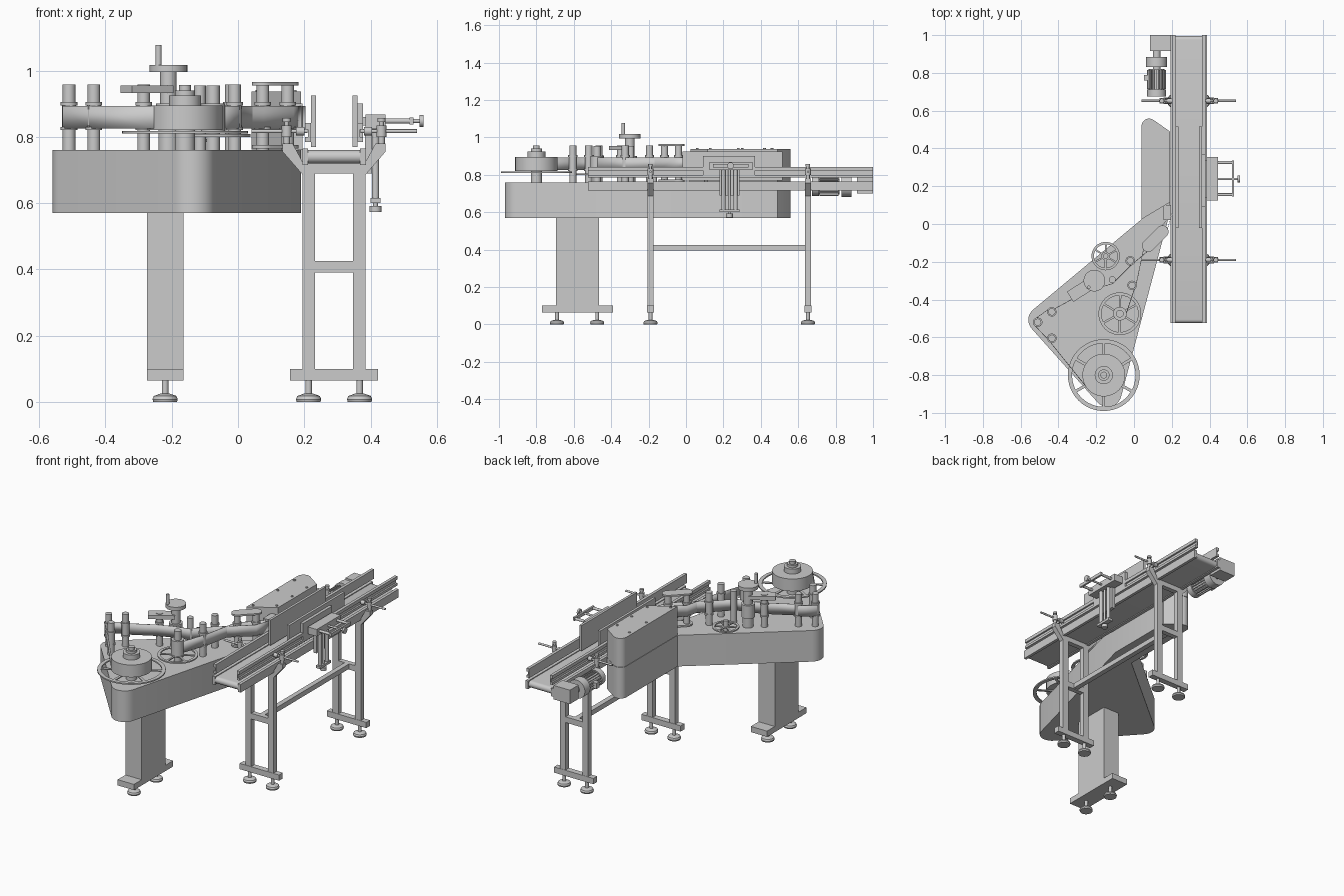
import bpy, bmesh, math
from mathutils import Vector, Matrix

if "Cube" in bpy.data.objects:
    bpy.data.objects.remove(bpy.data.objects["Cube"])

CX = 0.29  # conveyor centre line


def finish(name, bm):
    bmesh.ops.recalc_face_normals(bm, faces=bm.faces)
    me = bpy.data.meshes.new(name)
    bm.to_mesh(me)
    bm.free()
    ob = bpy.data.objects.new(name, me)
    bpy.context.collection.objects.link(ob)
    return ob


def prism(name, pts, a, b, axis='z'):
    """Extrude a 2D outline from a to b along an axis."""
    put = {'z': lambda p, t: (p[0], p[1], t), 'y': lambda p, t: (p[0], t, p[1]),
           'x': lambda p, t: (t, p[0], p[1])}[axis]
    bm = bmesh.new()
    lo = [bm.verts.new(put(p, a)) for p in pts]
    hi = [bm.verts.new(put(p, b)) for p in pts]
    bm.faces.new(lo)
    bm.faces.new(hi)
    n = len(pts)
    for i in range(n):
        bm.faces.new((lo[i], lo[(i + 1) % n], hi[(i + 1) % n], hi[i]))
    return finish(name, bm)


def box(name, x0, x1, y0, y1, z0, z1):
    return prism(name, [(x0, y0), (x1, y0), (x1, y1), (x0, y1)], z0, z1)


def cyl(name, p, q, r, n=24):
    p, q = Vector(p), Vector(q)
    d = q - p
    bm = bmesh.new()
    m = Matrix.Translation((p + q) / 2) @ d.to_track_quat('Z', 'Y').to_matrix().to_4x4()
    bmesh.ops.create_cone(bm, cap_ends=True, segments=n, radius1=r, radius2=r, depth=d.length, matrix=m)
    return finish(name, bm)


def lathe(name, x, y, prof, n=32):
    """Revolve a (radius, z) profile about the vertical through x, y."""
    bm = bmesh.new()
    vs = [bm.verts.new((r, 0, z)) for r, z in prof]
    es = [bm.edges.new((vs[i], vs[i + 1])) for i in range(len(vs) - 1)]
    bmesh.ops.spin(bm, geom=vs + es, cent=(0, 0, 0), axis=(0, 0, 1), angle=math.tau, steps=n)
    bmesh.ops.remove_doubles(bm, verts=bm.verts, dist=1e-5)
    bmesh.ops.translate(bm, verts=bm.verts, vec=(x, y, 0))
    return finish(name, bm)


def steps(name, x, y, parts, n=32):
    """Stacked discs: list of (radius, z bottom, z top)."""
    prof = [(0, parts[0][1])]
    for r, a, b in parts:
        prof += [(r, a), (r, b)]
    return lathe(name, x, y, prof + [(0, parts[-1][2])], n)


def capsule(p, q, r, n=10):
    a = math.atan2(q[1] - p[1], q[0] - p[0])
    return [(c[0] + r * math.cos(a + s + math.pi * i / n), c[1] + r * math.sin(a + s + math.pi * i / n))
            for c, s in ((q, -math.pi / 2), (p, math.pi / 2)) for i in range(n + 1)]


def rounded(corners, n=10):
    """Outline with filleted corners: list of (x, y, radius)."""
    out = []
    for i, (x, y, r) in enumerate(corners):
        p = Vector((x, y))
        if r == 0:
            out.append((x, y))
            continue
        u = (Vector(corners[i - 1][:2]) - p).normalized()
        v = (Vector(corners[(i + 1) % len(corners)][:2]) - p).normalized()
        half = u.angle(v) / 2
        c = p + (u + v).normalized() * r / math.sin(half)
        a, b = p + u * r / math.tan(half) - c, p + v * r / math.tan(half) - c
        for k in range(n + 1):
            t = k / n
            ang = a.angle(b)
            w = (a * math.sin((1 - t) * ang) + b * math.sin(t * ang)) / math.sin(ang)
            out.append(tuple(c + w))
    return out


def spoked_wheel(name, x, y, z, r, rim, hub, h=0.008, turn=0.5):
    lathe(name + "_rim", x, y, [(r - rim, z), (r, z), (r, z + h), (r - rim, z + h), (r - rim, z)], 48)
    steps(name + "_hub", x, y, [(hub, z, z + h)])
    for i in range(6):
        ob = box(name + "_spoke", hub * 0.8, r - rim * 0.5, -rim * 0.35, rim * 0.35, z + 0.001, z + h - 0.001)
        ob.data.transform(Matrix.Translation((x, y, 0)) @ Matrix.Rotation(turn + i * math.pi / 3, 4, 'Z'))


def foot(x, y):
    lathe("levelling_foot", x, y, [(0, 0), (.036, 0), (.038, .008), (.034, .018), (.014, .025),
                                   (.010, .025), (.010, .07), (0, .07)])


# Labeller cabinet and column
prism("cabinet_body", rounded([(-.59, -.5, .07), (-.103, -1.045, .073), (.19, .06, 0), (.19, .49, 0),
                               (.04, .595, .04), (.04, .025, 0)]), .57, .76)
prism("upper_cover", rounded([(.04, .025, 0), (.19, .115, 0), (.19, .49, 0), (.04, .595, .04)]), .762, .937)
for x, ys in ((.06, (.06, .3, .46)), (.17, (.13, .28, .42))):
    for y in ys:
        steps("cover_screw", x, y, [(.007, .937, .942)], 12)
box("column", -.275, -.165, -.695, -.465, .1, .57)
box("column_base", -.275, -.165, -.77, -.39, .065, .1)
for y in (-.69, -.475):
    foot(-.22, y)

# Label supply reel
spoked_wheel("reel_disc", -.16, -.8, .81, .19, .022, .05, turn=math.pi / 6)
steps("label_roll", -.16, -.8, [(.03, .76, .82), (.113, .82, .895), (.048, .895, .925), (.03, .925, .94), (.018, .94, .957)], 48)

# Rewind and drive wheels near the deck
spoked_wheel("rewind_disc", -.075, -.475, .80, .113, .016, .036)
steps("rewind_core", -.075, -.475, [(.02, .76, .81), (.036, .81, .9), (.02, .9, .955)])
spoked_wheel("drive_wheel", -.15, -.17, .785, .075, .013, .022)
steps("drive_wheel_post", -.15, -.17, [(.014, .76, .83)])

# Guide rollers
for x, y in ((-.51, -.52), (-.435, -.465), (-.435, -.605), (-.01, -.325), (-.02, -.195),
             (-.285, -.35), (.075, -.115), (.15, -.04)):
    steps("guide_roller", x, y, [(.019, .76, .82), (.025, .82, .83), (.021, .83, .895),
                                 (.025, .895, .905), (.019, .905, .958)], 24)
steps("small_roller", -.115, -.295, [(.018, .76, .955)], 24)
for z in (.955, .765):
    prism("roller_link", capsule((.075, -.115), (.15, -.04), .033), z, z + .01)

# Crank and clamp arm over the drive roller
steps("drive_roller", -.21, -.3, [(.03, .76, .82), (.038, .82, .9), (.025, .9, .995), (.057, .995, 1.017)])
cyl("crank_handle", (-.24, -.335, 1.015), (-.24, -.335, 1.077), .009)
arm = box("clamp_arm", -.075, .075, -.032, .032, .932, .955)
arm.data.transform(Matrix.Translation((-.275, -.345, 0)) @ Matrix.Rotation(math.radians(33), 4, 'Z'))

# Label web ribbon
path = [(-.252, -.865), (-.452, -.617), (-.529, -.535), (-.529, -.505), (-.45, -.447), (-.42, -.447),
        (-.285, -.373), (-.21, -.342), (-.115, -.315), (-.02, -.22), (.075, -.14), (.165, -.06), (.203, .06),
        (.135, -.03), (.06, -.095), (.015, -.31), (-.04, -.475)]
bm = bmesh.new()
lo = [bm.verts.new((x, y, .825)) for x, y in path]
hi = [bm.verts.new((x, y, .893)) for x, y in path]
for i in range(len(path) - 1):
    bm.faces.new((lo[i], lo[i + 1], hi[i + 1], hi[i]))
web = finish("label_web", bm)
web.modifiers.new("thickness", 'SOLIDIFY').thickness = .003

# Conveyor bed, belt and end rollers
prism("conveyor_belt", capsule((-.505, .74), (.975, .74), .02), .212, .368, 'x')
for s in (-1, 1):
    def m(x):  # mirror across the conveyor
        return CX + s * x
    xs = sorted((m(.078), m(.096)))
    box("conveyor_side", *xs, -.525, 1, .715, .765)
    # Grooved guide rail
    prof = [(.07, .785), (.088, .785), (.088, .8), (.078, .8), (.078, .822), (.088, .822), (.088, .842), (.07, .842)]
    prism("guide_rail", [(m(x), z) for x, z in prof], -.525, 1, 'y')
    # Tall pressing plate
    box("pressing_plate", *sorted((m(.055), m(.07))), -.02, .515, .77, .925)
    for y in (-.19, .652):
        # Leg, bracket arm, clamp post and rod
        box("conveyor_leg", *sorted((m(.057), m(.095))), y - .016, y + .016, .1, .715)
        foot(m(.077), y)
        prism("rail_bracket", [(m(a), b) for a, b in ((.09, .68), (.155, .755), (.155, .78), (.125, .78), (.09, .715))],
              y - .015, y + .015, 'y')
        steps("clamp_post", m(.143), y, [(.010, .775, .8), (.015, .8, .835), (.007, .835, .845), (.012, .845, .857)], 16)
        cyl("guide_rod", (m(.08), y, .817), (m(.25), y, .817), .006, 16)
        cyl("rod_collar", (m(.09), y, .817), (m(.115), y, .817), .013, 16)
for y in (-.19, .652):
    box("leg_base_bar", .157, .423, y - .018, y + .018, .065, .1)
    box("leg_cross_bar", .22, .36, y - .015, y + .015, .39, .425)
    box("bed_cross_bar", .2, .38, y - .015, y + .015, .69, .722)
box("long_stretcher", .275, .305, -.19, .652, .395, .425)
box("peel_bracket", .155, .195, .02, .1, .76, .9)

# Pressing unit on the right
box("press_backing", .36, .378, .09, .37, .79, .9)
box("press_block", .385, .445, .125, .355, .825, .868)
box("press_crosshead", .376, .39, .14, .34, .835, .86)
box("press_mount", .383, .405, .18, .285, .69, .83)
for y in (.2, .265):
    cyl("press_column", (.415, y, .6), (.415, y, .83), .011, 16)
box("column_foot_plate", .4, .43, .18, .285, .6, .615)
cyl("height_screw", (.415, .232, .59), (.415, .232, .83), .007, 16)
steps("height_knob", .415, .232, [(.018, .573, .592)], 20)
for y in (.155, .325):
    cyl("press_slide_rod", (.44, y, .848), (.53, y, .848), .008, 16)
box("press_end_bar", .518, .53, .145, .335, .838, .858)
cyl("press_screw", (.44, .238, .848), (.55, .238, .848), .006, 16)
cyl("press_knob", (.548, .238, .848), (.56, .238, .848), .018, 16)

# Drive motor and gearbox
box("gearbox", .085, .195, .915, 1, .7, .785)
cyl("motor_shaft", (.12, .8, .738), (.12, .92, .738), .02)
cyl("motor_flange", (.12, .832, .738), (.12, .885, .738), .056, 32)
cyl("motor_core", (.12, .69, .738), (.12, .82, .738), .042, 32)
cyl("motor_fan_cover", (.12, .675, .738), (.12, .712, .738), .05, 32)
box("motor_terminal_box", .053, .09, .76, .79, .72, .755)
for i in range(20):
    fin = box("motor_fin", .036, .05, -.05, .05, -.002, .002)
    fin.data.transform(Matrix.Translation((.12, .765, .738)) @ Matrix.Rotation(i * math.tau / 20, 4, 'Y'))

# Smooth curved surfaces, keep hard edges
for ob in bpy.context.scene.objects:
    ob.select_set(True)
    bpy.context.view_layer.objects.active = ob
bpy.ops.object.shade_smooth_by_angle(angle=math.radians(30))
